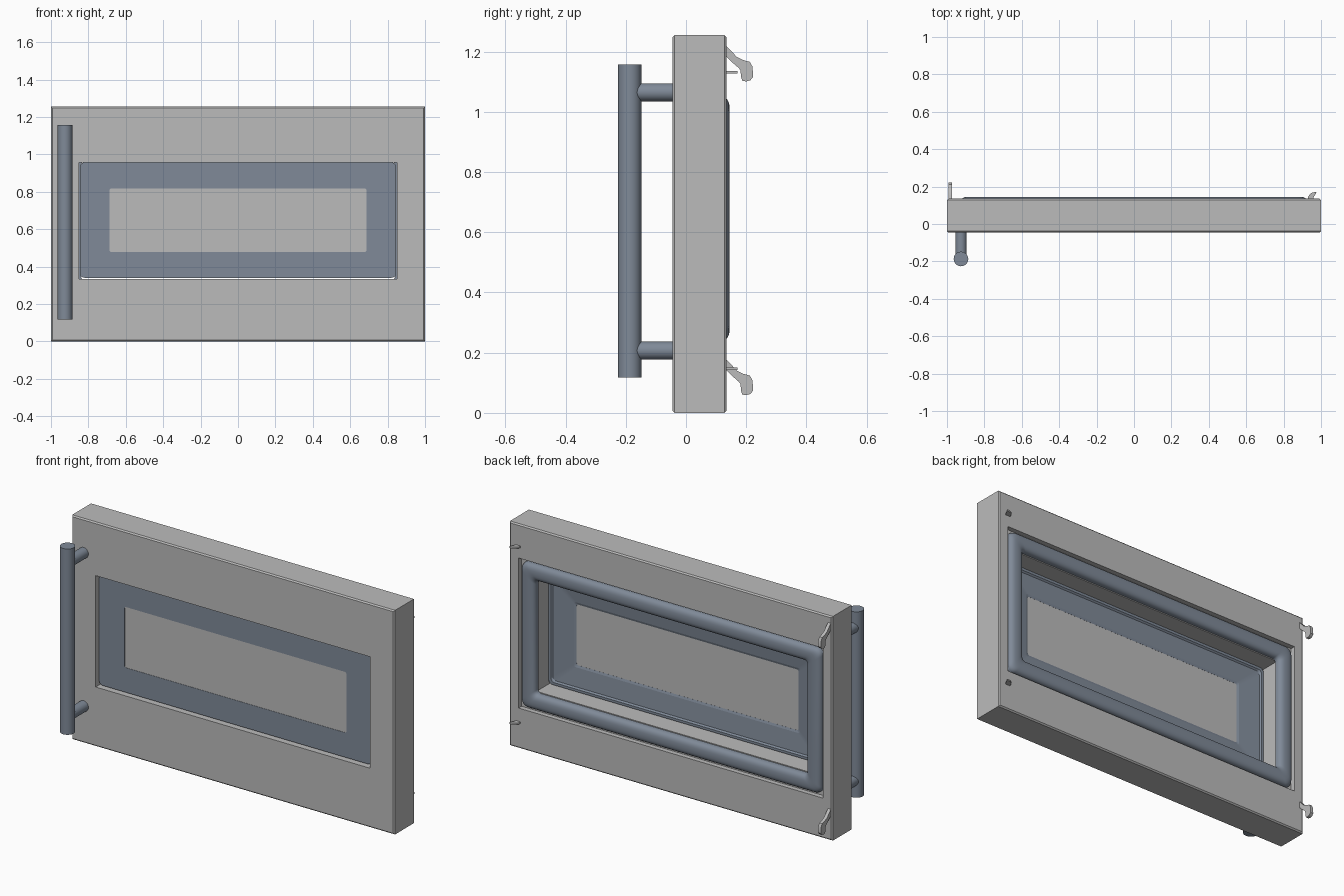
import bpy, bmesh, math
from mathutils import Vector

if "Cube" in bpy.data.objects:
    bpy.data.objects.remove(bpy.data.objects["Cube"], do_unlink=True)


def material(name, rgb):
    m = bpy.data.materials.new(name)
    m.use_nodes = True
    m.diffuse_color = (*rgb, 1)
    bsdf = next(n for n in m.node_tree.nodes if n.type == 'BSDF_PRINCIPLED')
    bsdf.inputs["Base Color"].default_value = (*rgb, 1)
    return m


GREY = material("light grey", (0.50, 0.50, 0.50))
BLUE = material("slate blue", (0.215, 0.255, 0.315))


def finish(name, bm, mat, smooth=False):
    bmesh.ops.recalc_face_normals(bm, faces=bm.faces)
    me = bpy.data.meshes.new(name)
    bm.to_mesh(me)
    bm.free()
    me.materials.append(mat)
    ob = bpy.data.objects.new(name, me)
    bpy.context.scene.collection.objects.link(ob)
    if smooth:
        bpy.ops.object.select_all(action='DESELECT')
        ob.select_set(True)
        bpy.context.view_layer.objects.active = ob
        bpy.ops.object.shade_smooth_by_angle(angle=math.radians(35))
    return ob


def rect_loop(bm, hx, hz, cz, y, r, seg):
    """Rectangle in the xz plane with rounded corners (seg = 0 gives sharp ones)."""
    verts = []
    for k, (sx, sz) in enumerate([(1, 1), (-1, 1), (-1, -1), (1, -1)]):
        for i in range(seg + 1):
            a = math.pi / 2 * (k + (i / seg if seg else 0))
            dx, dz = (r * math.cos(a), r * math.sin(a)) if seg else (sx * r, sz * r)
            verts.append(bm.verts.new((sx * (hx - r) + dx, y, cz + sz * (hz - r) + dz)))
    return verts


def rect_ring(name, profile, cz_default, mat, seg=0, smooth=False, caps=False):
    """Sweep a closed profile of (hx, hz, y, radius[, cz]) around a rectangle."""
    bm = bmesh.new()
    loops = [rect_loop(bm, p[0], p[1], p[4] if len(p) > 4 else cz_default, p[2], p[3], seg)
             for p in profile]
    n = len(loops[0])
    for j in range(len(loops) - (1 if caps else 0)):
        a, b = loops[j], loops[(j + 1) % len(loops)]
        for i in range(n):
            bm.faces.new((a[i], a[(i + 1) % n], b[(i + 1) % n], b[i]))
    if caps:
        bm.faces.new(loops[0])
        bm.faces.new(loops[-1])
    return finish(name, bm, mat, smooth)


def cylinder(name, start, end, radius, mat):
    bm = bmesh.new()
    a, b = Vector(start), Vector(end)
    bmesh.ops.create_cone(bm, cap_ends=True, segments=40, radius1=radius, radius2=radius,
                          depth=(b - a).length)
    rot = (b - a).to_track_quat('Z', 'Y').to_matrix()
    for v in bm.verts:
        v.co = rot @ v.co + (a + b) / 2
    return finish(name, bm, mat, True)


def plate(name, points, offset, mat):
    """Extrude a flat outline along the given vector."""
    bm = bmesh.new()
    face = bm.faces.new([bm.verts.new(p) for p in points])
    ext = bmesh.ops.extrude_face_region(bm, geom=[face])
    bmesh.ops.translate(bm, vec=offset,
                        verts=[g for g in ext["geom"] if isinstance(g, bmesh.types.BMVert)])
    return finish(name, bm, mat, True)


FRONT, BACK = -0.045, 0.135
MID, WIN = 0.6275, 0.645      # heights of the door centre and window centre
C = 0.007                     # edge chamfer

# Door slab: chamfered box with a through opening and a gasket channel at the back
rect_ring("door_panel", [
    (0.85, 0.312, FRONT, 0, WIN),
    (1 - C, MID - C, FRONT, 0),
    (1, MID, FRONT + C, 0),
    (1, MID, BACK - C, 0),
    (1 - C, MID - C, BACK, 0),
    (0.943, 0.42, BACK, 0, WIN),
    (0.943, 0.42, 0.108, 0, WIN),
    (0.85, 0.312, 0.108, 0, WIN),
], MID, GREY)

# Rolled gasket around the opening on the back
gasket = []
STEPS = 14
for i in range(STEPS + 1):
    t = math.pi * i / STEPS
    c, s = math.cos(t), math.sin(t)
    w = math.copysign(abs(c) ** 0.75, c) * 0.045
    gasket.append((0.885 + w, 0.362 + w, 0.107 + 0.038 * max(s, 0) ** 0.75, 0.03 + 0.2 * w))
rect_ring("door_gasket", gasket, WIN, BLUE, seg=6, smooth=True)

# Window frame: recessed flat front, raised rim and sloping back
rect_ring("window_frame", [
    (0.846, 0.308, -0.022, 0.025),
    (0.846, 0.308, 0.008, 0.025),
    (0.832, 0.294, 0.008, 0.022),
    (0.824, 0.286, 0.000, 0.020),
    (0.700, 0.182, -0.010, 0.012),
    (0.687, 0.170, -0.014, 0.010),
    (0.687, 0.170, -0.022, 0.010),
], 0.648, BLUE, seg=5)

# Window pane
rect_ring("window_pane", [(0.69, 0.173, -0.0205, 0.01), (0.69, 0.173, -0.0145, 0.01)],
          0.648, GREY, seg=4, caps=True)

# Upright handle bar with its two stand-offs
HX, HY = -0.925, -0.187
cylinder("handle_bar", (HX, HY, 0.118), (HX, HY, 1.158), 0.039, BLUE)
for label, z in (("upper", 1.065), ("lower", 0.207)):
    cylinder(label + "_handle_mount", (HX, HY + 0.015, z), (HX, FRONT + 0.005, z), 0.03, BLUE)

# Hinge hooks on the back of the right edge
HOOK = [(0.13, 1.222), (0.15, 1.203), (0.168, 1.183), (0.19, 1.172), (0.212, 1.166),
        (0.221, 1.150), (0.223, 1.116), (0.214, 1.105), (0.200, 1.101), (0.187, 1.103),
        (0.183, 1.115), (0.181, 1.138), (0.174, 1.147), (0.155, 1.163), (0.13, 1.188)]
# Small curved latch tongues on the back of the left edge
TONGUE = [(0.928, 0.13), (0.932, 0.148), (0.942, 0.161), (0.955, 0.169), (0.975, 0.171),
          (0.972, 0.160), (0.962, 0.148), (0.958, 0.13)]
for label, dz, tz in (("upper", 0, 1.127), ("lower", -1.042, 0.142)):
    plate(label + "_hook", [(-0.992, y, z + dz) for y, z in HOOK], (0.018, 0, 0), GREY)
    plate(label + "_latch_tongue", [(x, y, tz) for x, y in TONGUE], (0, 0, 0.009), GREY)
